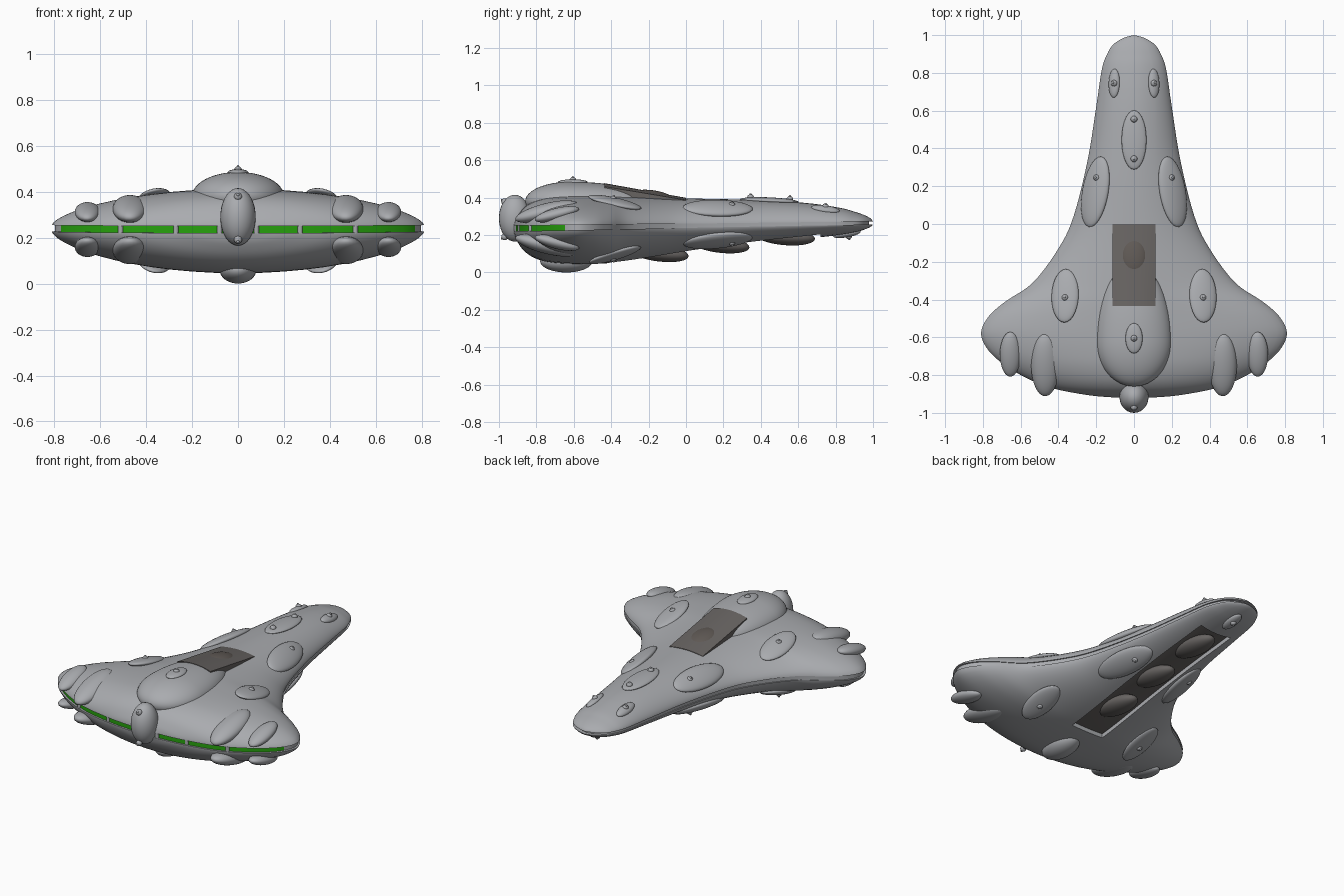
import bpy, bmesh, math
from mathutils import Matrix, Vector

if "Cube" in bpy.data.objects:
    bpy.data.objects.remove(bpy.data.objects["Cube"])


def mat(name, r, g, b):
    m = bpy.data.materials.new(name)
    m.diffuse_color = (r, g, b, 1)
    m.use_nodes = True
    m.node_tree.nodes["Principled BSDF"].inputs["Base Color"].default_value = m.diffuse_color
    return m


GREY = mat("hull_grey", 0.40, 0.41, 0.43)
DARK = mat("smoked_panel", 0.135, 0.125, 0.12)
BROWN = mat("smoked_brown", 0.115, 0.10, 0.09)
GREEN = mat("engine_green", 0.02, 0.36, 0.004)

# Hull stations from nose to tail: y, half width, top z, bottom z
ST = [(1.0, 0, .273, .257), (.985, .055, .29, .243), (.95, .11, .308, .228), (.9, .142, .325, .214),
      (.82, .17, .346, .2), (.635, .198, .372, .18), (.34, .245, .388, .15), (.04, .32, .395, .11),
      (-.13, .40, .399, .085), (-.31, .535, .407, .06), (-.41, .68, .411, .05), (-.49, .77, .412, .046),
      (-.58, .81, .412, .045), (-.67, .77, .409, .048), (-.75, .68, .40, .058), (-.82, .56, .378, .082),
      (-.87, .43, .343, .12), (-.905, .25, .295, .17), (-.918, .11, .265, .205), (-.922, 0, .25, .22)]


def catmull(pts, n):
    out = []
    for i in range(len(pts) - 1):
        p0, p1, p2, p3 = (pts[max(0, min(len(pts) - 1, i + k))] for k in (-1, 0, 1, 2))
        for j in range(n):
            t = j / n
            out.append(tuple(.5 * (2 * b + (c - a) * t + (2 * a - 5 * b + 4 * c - d) * t * t
                                   + (3 * b - a - 3 * c + d) * t ** 3)
                             for a, b, c, d in zip(p0, p1, p2, p3)))
    return out + [pts[-1]]


ROWS = catmull(ST, 5)


def station(y):
    for a, b in zip(ROWS, ROWS[1:]):
        if b[0] <= y <= a[0]:
            t = (a[0] - y) / max(a[0] - b[0], 1e-9)
            return tuple(p + (q - p) * t for p, q in zip(a, b))
    return ROWS[0] if y > 0 else ROWS[-1]


def seam(y, side):
    f = (y + .922) / 1.922
    return .235 + .03 * f + side * (.015 - .007 * f)


def skin(x, y, side, row=None):
    _, w, top, bot = row or station(y)
    base = seam(y, side)
    t = min(abs(x) / w, 1) if w > 1e-5 else 1
    return base + ((top if side > 0 else bot) - base) * (1 - t * t) ** .65


def finish(name, bm, mats, angle=None):
    me = bpy.data.meshes.new(name)
    bm.to_mesh(me)
    bm.free()
    for m in mats:
        me.materials.append(m)
    ob = bpy.data.objects.new(name, me)
    bpy.context.collection.objects.link(ob)
    if angle:
        bpy.ops.object.select_all(action='DESELECT')
        ob.select_set(True)
        bpy.context.view_layer.objects.active = ob
        bpy.ops.object.shade_smooth_by_angle(angle=math.radians(angle))
    else:
        me.polygons.foreach_set("use_smooth", [True] * len(me.polygons))
    return ob


# Upper and lower hull shells; the lower one has a sunken dark belly panel
def shell(name, side):
    rows = sorted(ROWS + [station(-.41), station(.72)], key=lambda r: -r[0])
    bm = bmesh.new()
    grids = ([], [])
    for r in rows:
        y, w = r[0], max(r[1], 0)
        c = min(.11, .58 * w)
        half = [c / 3, 2 * c / 3, c] + [c + (w - c) * math.sin(k / 12 * math.pi / 2) for k in range(1, 13)]
        xs = [-v for v in reversed(half)] + [0] + half
        grids[0].append([bm.verts.new((x, y, skin(x, y, side, r))) for x in xs])
        grids[1].append([bm.verts.new((x, y, seam(y, side))) for x in xs])
    panel = []
    for g, grid in enumerate(grids):
        for a, b in zip(grid, grid[1:]):
            for i in range(len(a) - 1):
                f = bm.faces.new((a[i], a[i + 1], b[i + 1], b[i]))
                m = f.calc_center_median()
                if side < 0 and g == 0 and abs(m.x) < .108 and -.41 < m.y < .72:
                    panel.append(f)
    if panel:
        bmesh.ops.recalc_face_normals(bm, faces=bm.faces)
        ret = bmesh.ops.extrude_face_region(bm, geom=panel)["geom"]
        for v in (e for e in ret if isinstance(e, bmesh.types.BMVert)):
            v.co.z += .025
        bmesh.ops.delete(bm, geom=[f for f in panel if f.is_valid], context='FACES')
        bm.normal_update()
        for f in ret:
            if isinstance(f, bmesh.types.BMFace) and f.is_valid and abs(f.normal.z) > .5:
                f.material_index = 1
    bmesh.ops.remove_doubles(bm, verts=bm.verts, dist=1e-5)
    bmesh.ops.dissolve_degenerate(bm, edges=bm.edges, dist=1e-6)
    bmesh.ops.recalc_face_normals(bm, faces=bm.faces)
    finish(name, bm, [GREY, DARK], 50)


shell("upper_hull", 1)
shell("lower_hull", -1)

# Core band in the gap: green at the tail, grey elsewhere
bm = bmesh.new()
ring = [(r[1], r[0]) for r in ROWS] + [(-r[1], r[0]) for r in ROWS[-2:0:-1]]
pairs = []
for x, y in ring:
    p = (x * .983, -.3 + (y + .3) * .983)
    pairs.append([bm.verts.new((*p, seam(y, s) + s * .004)) for s in (-1, 1)])
for a, b in zip(pairs, pairs[1:] + pairs[:1]):
    f = bm.faces.new((a[0], a[1], b[1], b[0]))
    f.material_index = int(f.calc_center_median().y < -.64)
bmesh.ops.recalc_face_normals(bm, faces=bm.faces)
finish("engine_band", bm, [GREY, GREEN], 40)

# Dividers across the green band
tail = [r for r in ROWS if r[0] <= -.58]
for s in (-1, 1):
    for x in (.08, .27, .51):
        y = min(tail, key=lambda r: abs(r[1] - x))[0]
        bm = bmesh.new()
        bmesh.ops.create_cone(bm, cap_ends=True, segments=12, radius1=.012, radius2=.012, depth=.036,
                              matrix=Matrix.Translation((s * x, y + .012, .235)))
        finish("band_divider", bm, [GREY], 40)


def ellipsoid(name, loc, radii, rot=Matrix.Identity(4), m=GREY, seg=28):
    bm = bmesh.new()
    bmesh.ops.create_uvsphere(bm, u_segments=seg, v_segments=seg * 2 // 3, radius=1)
    bm.transform(Matrix.Translation(loc) @ rot @ Matrix.Diagonal((*radii, 1)))
    return finish(name, bm, [m])


def knob(loc, d):
    d = Vector(d).normalized()
    ellipsoid("knob", loc, (.018,) * 3, seg=14)
    ellipsoid("knob_tip", Vector(loc) + d * .016, (.007,) * 3, seg=8)


# Blister lying on the hull surface, with knobs at the given points
def blister(name, x, y, rx, ry, rz, side, knobs=(), yaw=0.0):
    e = .01
    n = Vector((-(skin(x + e, y, side) - skin(x - e, y, side)) / (2 * e),
                -(skin(x, y + e, side) - skin(x, y - e, side)) / (2 * e), 1)).normalized()
    rot = Vector((0, 0, 1)).rotation_difference(n).to_matrix().to_4x4() @ Matrix.Rotation(yaw, 4, 'Z')
    ellipsoid(name, (x, y, skin(x, y, side)), (rx, ry, rz), rot)
    for kx, ky in knobs:
        knob((kx, ky, skin(kx, ky, side) + side * rz * .7), n * side)


for s in (-1, 1):
    for side in (-1, 1):
        blister("wing_blister", s * .365, -.38, .073, .145, .022, side, [(s * .365, -.39)])
        blister("shoulder_blister", s * .205, .17, .078, .19, .028, side, [(s * .197, .245)], s * .17)
        tilt = Matrix.Rotation(side * math.radians(14), 4, 'X')
        ellipsoid("inner_tail_pod", (s * .47, -.745, .235 + side * .09), (.075, .172, .045), tilt)
        ellipsoid("outer_tail_pod", (s * .655, -.69, .235 + side * .076), (.055, .122, .033), tilt)
    blister("nose_blister", s * .105, .745, .031, .077, .018, 1, [(s * .105, .745)])
blister("spine_blister", 0, .445, .066, .157, .018, 1, [(0, .555), (0, .345)])
blister("chin_blister", 0, .86, .035, .075, .018, -1, [(0, .87)])

# Egg shaped dome, longer toward the nose
dome = ellipsoid("dome", (0, 0, 0), (1, 1, 1), seg=48)
for v in dome.data.vertices:
    x, y, z = v.co
    v.co = (x * .2, -.62 + y * (.42 if y > 0 else .24), .38 + z * .105)
ellipsoid("dome_cap", (0, -.605, .483), (.045, .08, .015))
knob((0, -.605, .492), (0, 0, 1))

# Sloping smoked canopy from dome to hull
bm = bmesh.new()
NX, NY = 10, 12
top, low = [], []
for j in range(NY + 1):
    t = j / NY
    xs = [(-1 + 2 * i / NX) for i in range(NX + 1)]
    z = [(1 - t) * (.477 - .018 * q * q) + t * (.399 - .012 * q * q) for q in xs]
    top.append([bm.verts.new((q * .115, -.435 + .435 * t, h)) for q, h in zip(xs, z)])
    low.append([bm.verts.new((q * .115, -.435 + .435 * t, .37)) for q in xs])
for grid in (top, low):
    for a, b in zip(grid, grid[1:]):
        for i in range(NX):
            bm.faces.new((a[i], a[i + 1], b[i + 1], b[i]))
for i in range(NX):
    for j in (0, NY):
        bm.faces.new((top[j][i], top[j][i + 1], low[j][i + 1], low[j][i]))
for j in range(NY):
    for i in (0, NX):
        bm.faces.new((top[j][i], top[j + 1][i], low[j + 1][i], low[j][i]))
bmesh.ops.recalc_face_normals(bm, faces=bm.faces)
finish("canopy", bm, [DARK], 40)
ellipsoid("cockpit_bulge", (0, -.17, .405), (.075, .11, .033), Matrix.Rotation(-.17, 4, 'X'), BROWN)

# Belly pods in the sunken panel
for y in (.53, .18, -.145):
    ellipsoid("belly_pod", (0, y, skin(0, y, -1) + .022), (.07, .16, .046),
              Matrix.Rotation(.12 * -1, 4, 'X') if y < .4 else Matrix.Rotation(-.08, 4, 'X'), DARK)
ellipsoid("keel_pod", (0, -.64, .06), (.08, .14, .06))

# Upright pod on the tail
ellipsoid("tail_pod", (0, -.915, .29), (.077, .085, .125))
for z in (.378, .19):
    knob((0, -.97, z), (0, -1, .6 if z > .3 else -.6))
